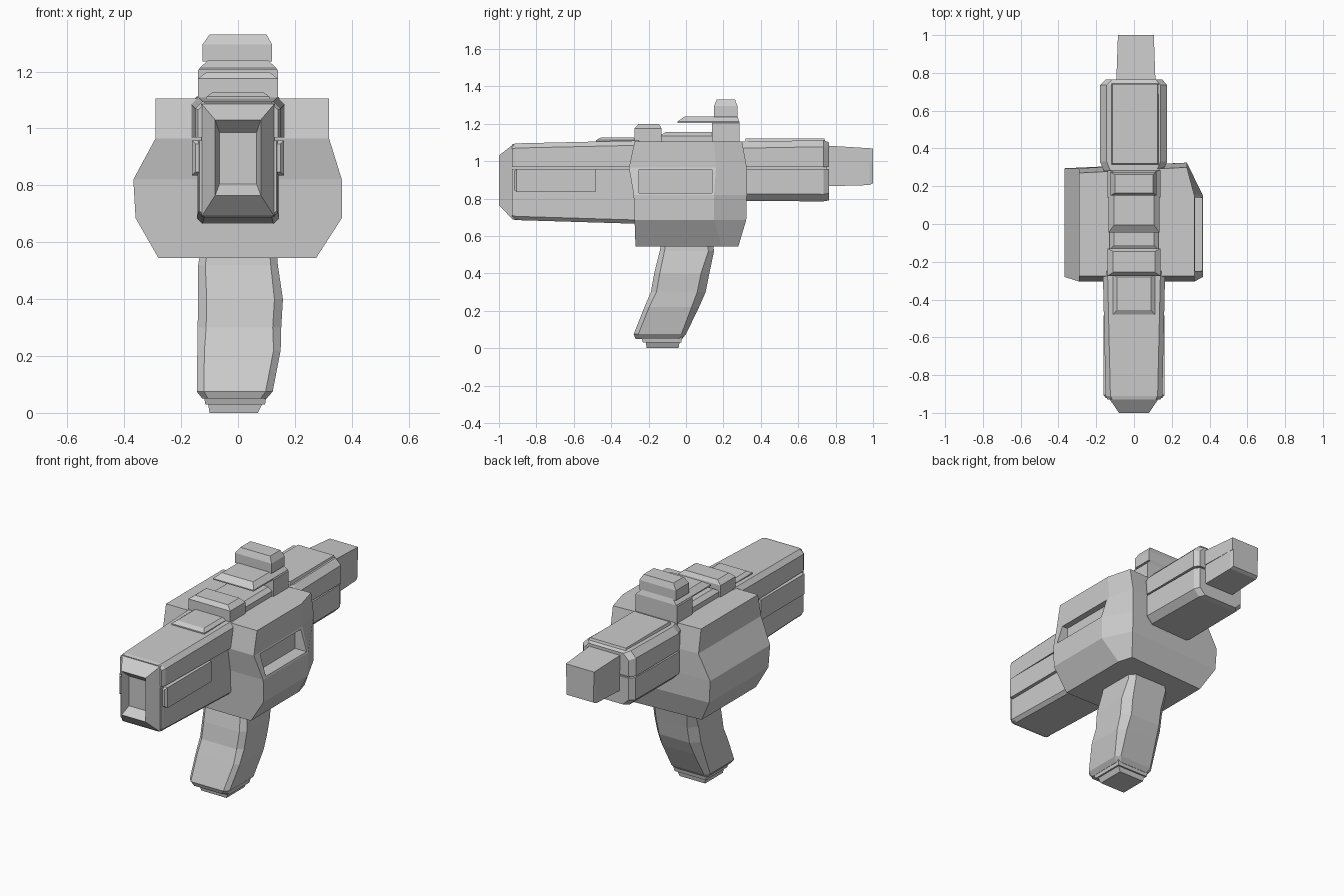
import bpy, bmesh


def loft(name, rings):
    """Skin a closed solid through equal-length rings of 3D points."""
    bm = bmesh.new()
    vs = [[bm.verts.new(p) for p in r] for r in rings]
    n = len(vs[0])
    for a, b in zip(vs, vs[1:]):
        for i in range(n):
            j = (i + 1) % n
            bm.faces.new((a[i], a[j], b[j], b[i]))
    bm.faces.new(vs[0])
    bm.faces.new(vs[-1])
    bmesh.ops.recalc_face_normals(bm, faces=bm.faces)
    me = bpy.data.meshes.new(name)
    bm.to_mesh(me)
    bm.free()
    ob = bpy.data.objects.new(name, me)
    bpy.context.collection.objects.link(ob)
    return ob


def rect(u0, u1, v0, v1, c0=0, c1=0):
    """Rectangle with low corners cut by c0 and high corners cut by c1."""
    pts = [(u0 + c0, v0), (u1 - c0, v0)] + ([(u1, v0 + c0)] if c0 else [])
    pts += ([(u1, v1 - c1)] if c1 else []) + [(u1 - c1, v1), (u0 + c1, v1)]
    pts += ([(u0, v1 - c1)] if c1 else []) + ([(u0, v0 + c0)] if c0 else [])
    return pts


def along_y(name, *secs):
    """Sections: (y, x0, x1, z0, z1[, low cut, high cut])."""
    return loft(name, [[(x, s[0], z) for x, z in rect(*s[1:])] for s in secs])


def along_z(name, *secs):
    """Sections: (z, x0, x1, y0, y1[, low cut, high cut])."""
    return loft(name, [[(x, y, s[0]) for x, y in rect(*s[1:])] for s in secs])


# wide receiver body, rear right corner cut away
levels = [  # z, x left, x right, y front, cut y, cut x, y back
    (.545, -.28, .275, -.27, .19, .25, .28),
    (.685, -.36, .365, -.275, .15, .28, .322),
    (.82, -.368, .365, -.28, .15, .28, .325),
    (.965, -.29, .32, -.305, .16, .28, .325),
    (1.105, -.29, .32, -.275, .15, .28, .30)]
body = loft("receiver_body", [
    [(xl, yf, z), (xr, yf, z), (xr, yc, z), (xc, yb, z), (xl, yb - .03, z)]
    for z, xl, xr, yf, yc, xc, yb in levels])
cutter = along_z("side_slot_cutter", (.83, .285, .5, -.25, .14),
                 (.955, .285, .5, -.25, .14))
cutter.hide_render = True
cutter.hide_viewport = True
cut = body.modifiers.new("side_slot", "BOOLEAN")
cut.operation = "DIFFERENCE"
cut.solver = "EXACT"
cut.object = cutter

# front barrel housing: lower half, upper half, core between them
along_y("barrel_lower", (-.93, -.135, .135, .69, .958, .02, 0),
        (-.91, -.14, .14, .685, .958, .02, 0),
        (-.25, -.145, .145, .665, .958, .02, 0))
along_y("barrel_upper", (-.93, -.14, .14, .968, 1.09, 0, .025),
        (-.91, -.15, .15, .968, 1.095, 0, .025),
        (-.25, -.165, .165, .968, 1.11, 0, .025))
along_y("barrel_core", (-.92, -.13, .13, .75, 1.05), (-.2, -.13, .13, .75, 1.05))

# tapered muzzle with sunken opening
along_y("muzzle", (-.90, -.13, .13, .69, 1.09), (-.93, -.127, .127, .692, 1.085),
        (-1.0, -.08, .08, .765, 1.03), (-.95, -.065, .065, .805, .985))

# raised panels on both sides of the barrel
for side, s in (("right", 1), ("left", -1)):
    a, b, c = sorted((s * .12, s * .162)), sorted((s * .12, s * .15)), .012
    along_y("barrel_panel_" + side, (-.92, *b, .835 + c, .958 - c),
            (-.905, *a, .835, .958), (-.485, *a, .835, .958))

# barrel top strip
along_z("barrel_top_strip", (1.08, -.11, .11, -.48, -.27),
        (1.112, -.11, .11, -.48, -.27), (1.127, -.09, .09, -.455, -.28))

# top rail, front and rear sight blocks
along_z("top_rail", (1.09, -.13, .13, -.14, .15), (1.135, -.13, .13, -.14, .15),
        (1.155, -.105, .105, -.11, .145))
along_z("front_sight_block", (1.08, -.14, .14, -.275, -.13),
        (1.175, -.14, .14, -.275, -.13), (1.198, -.11, .11, -.255, -.145))
along_z("rear_sight_block", (1.08, -.14, .14, .14, .285),
        (1.205, -.14, .14, .14, .285), (1.225, -.12, .12, .15, .275))
along_z("sight_plate", (1.205, -.135, .135, -.045, .285),
        (1.212, -.135, .135, -.045, .285), (1.24, -.105, .105, -.005, .275))
along_z("sight_cap", (1.235, -.125, .12, .15, .275), (1.295, -.125, .12, .15, .275),
        (1.33, -.10, .10, .165, .262))

# rear housing: upper and lower shells over a core
along_y("rear_upper", (.27, -.155, .15, .968, 1.105, 0, .035),
        (.33, -.18, .175, .968, 1.105, 0, .035),
        (.735, -.18, .175, .968, 1.112, 0, .035),
        (.765, -.15, .15, .968, 1.10, 0, .035))
along_y("rear_lower", (.27, -.155, .15, .787, .958, .038, 0),
        (.33, -.18, .175, .787, .958, .038, 0),
        (.735, -.175, .17, .785, .958, .038, 0),
        (.765, -.15, .15, .79, .958, .038, 0))
along_y("rear_core", (.2, -.145, .145, .82, 1.07), (.755, -.145, .145, .82, 1.07))
along_z("rear_top_panel", (1.09, -.125, .135, .31, .75),
        (1.122, -.115, .125, .32, .74))

# tail block, two stacked halves
along_y("tail_upper", (.72, -.095, .115, .988, 1.085), (1.0, -.085, .105, .99, 1.068))
along_y("tail_lower", (.72, -.09, .11, .865, .99), (.98, -.085, .105, .872, .99),
        (1.0, -.08, .10, .882, .99))

# raked grip with a bulge on the right, and its base plate
along_z("grip", (.05, -.125, .10, -.27, -.02, .02, .02),
        (.075, -.145, .122, -.28, .0, .025, .025),
        (.22, -.143, .15, -.222, .07, .025, .04),
        (.30, -.142, .152, -.188, .105, .03, .045),
        (.40, -.14, .158, -.17, .125, .03, .045),
        (.52, -.14, .14, -.14, .15, .025, .03),
        (.58, -.13, .135, -.13, .14, .025, .03))
along_z("grip_base", (.0, -.10, .07, -.21, -.04), (.03, -.105, .085, -.215, -.035),
        (.03, -.115, .095, -.23, -.025), (.06, -.12, .10, -.24, -.02))
